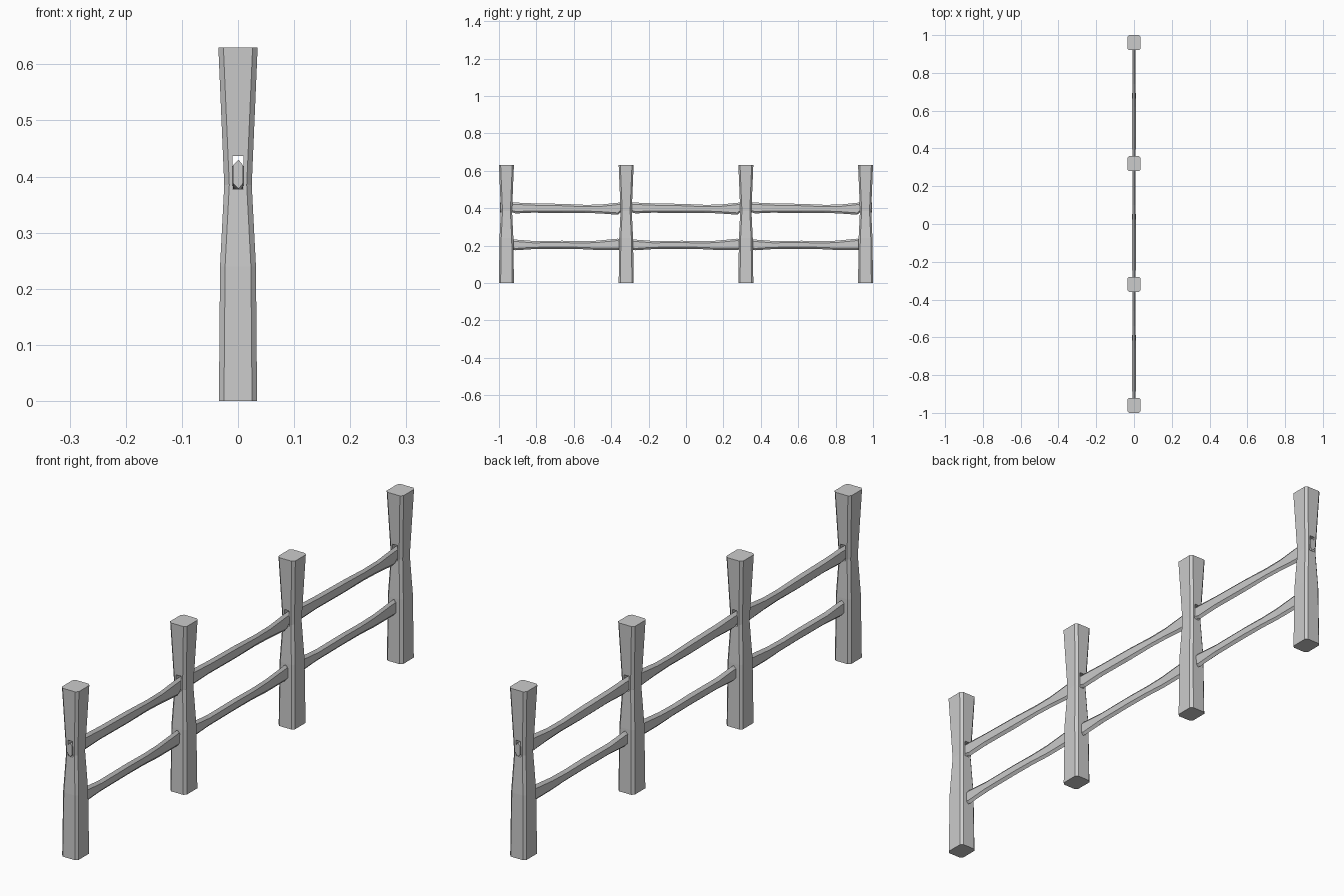
import bpy, bmesh

if "Cube" in bpy.data.objects:
    bpy.data.objects.remove(bpy.data.objects["Cube"])

POST_Y = [-0.96, -0.32, 0.32, 0.96]


def loft(name, rings):
    """Skin a list of equal-length vertex rings and cap both ends."""
    bm = bmesh.new()
    loops = [[bm.verts.new(p) for p in ring] for ring in rings]
    n = len(loops[0])
    for a, b in zip(loops, loops[1:]):
        for i in range(n):
            j = (i + 1) % n
            bm.faces.new((a[i], a[j], b[j], b[i]))
    bm.faces.new(loops[0])
    bm.faces.new(loops[-1])
    bmesh.ops.recalc_face_normals(bm, faces=bm.faces)
    mesh = bpy.data.meshes.new(name)
    bm.to_mesh(mesh)
    bm.free()
    ob = bpy.data.objects.new(name, mesh)
    bpy.context.collection.objects.link(ob)
    return ob


# Cutter for the see-through slot in every post
def rect(y):
    return [(-0.010, y, 0.378), (0.010, y, 0.378), (0.010, y, 0.437), (-0.010, y, 0.437)]


slot = loft("slot_cutter", [rect(-1.2), rect(1.2)])
slot.hide_render = True
slot.hide_viewport = True


# Posts: chamfered square section, pinched at the waist
def post_ring(cy, z, hx, hy):
    c = 0.009
    pts = [(hx, hy - c), (hx - c, hy), (c - hx, hy), (-hx, hy - c),
           (-hx, c - hy), (c - hx, -hy), (hx - c, -hy), (hx, c - hy)]
    return [(x, cy + y, z) for x, y in pts]


LEVELS = [(0, 0.034, 0.040), (0.24, 0.032, 0.037), (0.385, 0.0245, 0.030), (0.63, 0.035, 0.040)]
for i, cy in enumerate(POST_Y):
    post = loft(f"post_{i + 1}", [post_ring(cy, *lv) for lv in LEVELS])
    cut = post.modifiers.new("slot", 'BOOLEAN')
    cut.operation = 'DIFFERENCE'
    cut.solver = 'EXACT'
    cut.object = slot


# Rails: thin hewn bars with a ridged top and bottom, uneven along their length
def rail_ring(y, lo, hi, base, w):
    b = 0.010
    return [(x, y, base + z) for x, z in
            [(-w, lo + b), (0.001, lo), (w, lo + b), (w, hi - b), (0.001, hi), (-w, hi - b)]]


# offset from the bay centre, bottom, top, half thickness
UPPER = [(-0.27, -0.030, 0.028, 0.009), (-0.18, -0.026, 0.024, 0.010),
         (-0.02, -0.028, 0.021, 0.010), (0.10, -0.027, 0.016, 0.008),
         (0.18, -0.030, 0.017, 0.008), (0.275, -0.037, 0.027, 0.009)]
LOWER = [(-0.27, -0.028, 0.029, 0.009), (-0.18, -0.022, 0.022, 0.010),
         (-0.02, -0.021, 0.023, 0.010), (0.08, -0.022, 0.021, 0.009),
         (0.16, -0.026, 0.023, 0.008), (0.275, -0.026, 0.034, 0.009)]
for level, base, shape in (("lower", 0.203, LOWER), ("upper", 0.402, UPPER)):
    for i in range(3):
        mid = (POST_Y[i] + POST_Y[i + 1]) / 2
        # tenons poke out of the outer posts, and meet inside the inner ones
        start = -0.354 if i == 0 else -0.32
        end = 0.354 if i == 2 else 0.32
        rows = [(start, -0.024, 0.028, 0.009), (-0.29, -0.024, 0.028, 0.009)]
        rows += shape
        rows += [(0.29, -0.024, 0.028, 0.009), (end, -0.024, 0.028, 0.009)]
        loft(f"{level}_rail_{i + 1}",
             [rail_ring(mid + o, lo, hi, base, w) for o, lo, hi, w in rows])
